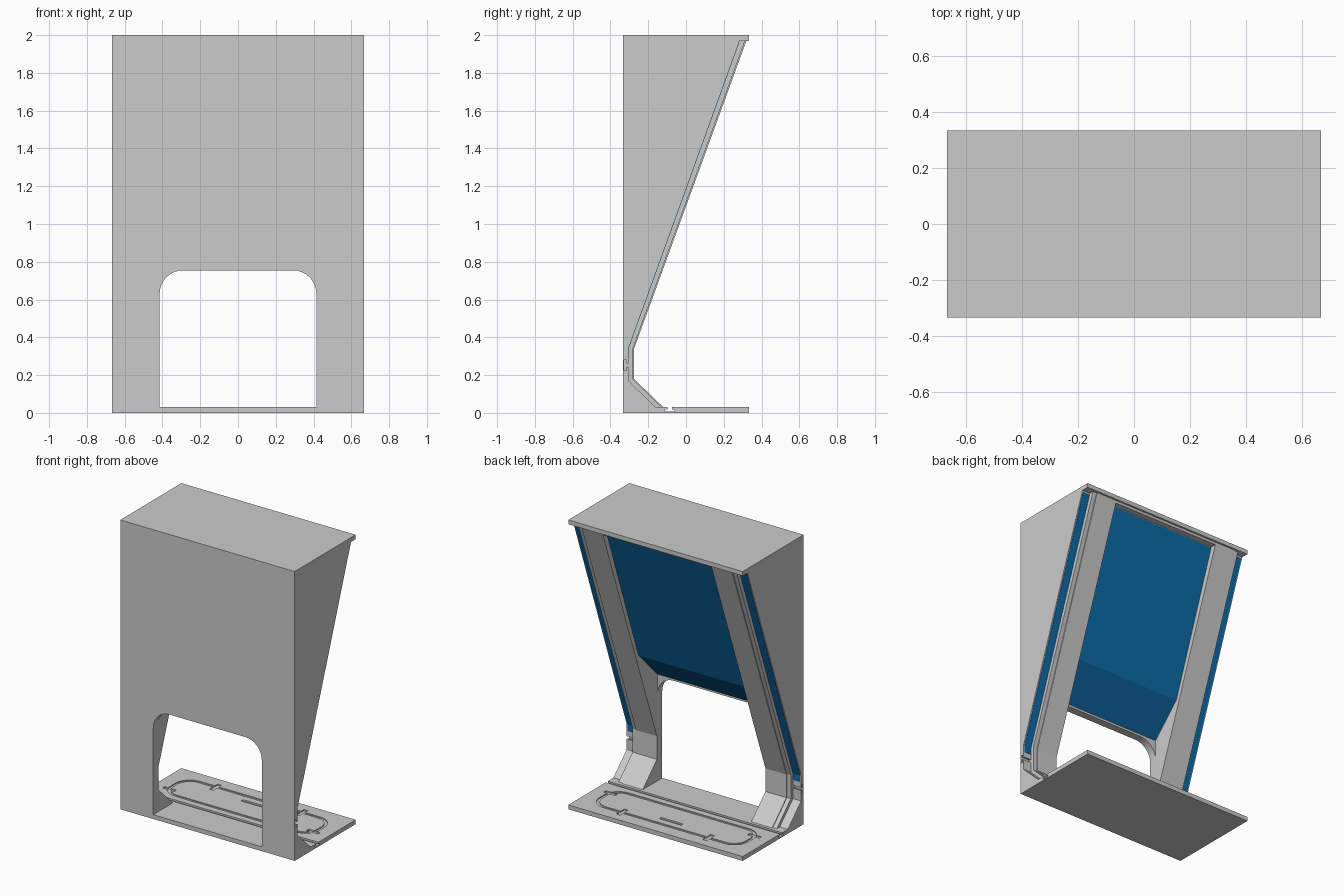
import bpy, bmesh
from math import sin, cos, pi, radians

if "Cube" in bpy.data.objects:
    bpy.data.objects.remove(bpy.data.objects["Cube"])


def prism(name, pts, axis, a, b):
    """Extrude a 2D outline from a to b along the given axis."""
    put = {'x': lambda u, v, t: (t, u, v),
           'y': lambda u, v, t: (u, t, v),
           'z': lambda u, v, t: (u, v, t)}[axis]
    bm = bmesh.new()
    lo = [bm.verts.new(put(u, v, a)) for u, v in pts]
    hi = [bm.verts.new(put(u, v, b)) for u, v in pts]
    n = len(pts)
    bm.faces.new(lo)
    bm.faces.new(hi)
    for i in range(n):
        j = (i + 1) % n
        bm.faces.new((lo[i], lo[j], hi[j], hi[i]))
    bmesh.ops.recalc_face_normals(bm, faces=bm.faces)
    me = bpy.data.meshes.new(name)
    bm.to_mesh(me)
    bm.free()
    ob = bpy.data.objects.new(name, me)
    bpy.context.collection.objects.link(ob)
    return ob


def rect(x0, x1, y0, y1, radii=(0, 0, 0, 0), seg=8):
    """Rectangle outline, corner radii from lower left, counter-clockwise."""
    pts = []
    corners = ((x0, y0, 1, 1), (x1, y0, -1, 1), (x1, y1, -1, -1), (x0, y1, 1, -1))
    for k, ((x, y, sx, sy), r) in enumerate(zip(corners, radii)):
        if r == 0:
            pts.append((x, y))
            continue
        for i in range(seg + 1):
            t = pi + k * pi / 2 + i * pi / 2 / seg
            pts.append((x + sx * r + r * cos(t), y + sy * r + r * sin(t)))
    return pts


def cut(target, tool):
    tool.hide_render = True
    mod = target.modifiers.new("cut", 'BOOLEAN')
    mod.operation = 'DIFFERENCE'
    mod.solver = 'EXACT'
    mod.object = tool
    bpy.context.view_layer.objects.active = target
    bpy.ops.object.modifier_apply(modifier=mod.name)
    bpy.data.objects.remove(tool)


W, D, IN = 0.667, 0.333, 0.415

# Body: full-width side profile, with the T-slot in the base plate
body = prism("body", [
    (-D, 0), (D, 0), (D, .03), (-.075, .03), (-.075, .018), (-.06, .018),
    (-.06, .008), (-.11, .008), (-.11, .018), (-.098, .018), (-.098, .03),
    (-.12, .03), (-.275, .18), (-.275, .34), (.32, 1.97), (D, 1.97), (D, 2), (-D, 2)],
    'x', -W, W)

# Recess between the pillars, then the arched front opening
cut(body, prism("centre_cutter", [
    (-.28, .03), (-.1, .03), (.5, .5), (.5, 1.955), (.275, 1.955), (-.072, .98), (-.28, .77)],
    'x', -IN, IN))
cut(body, prism("arch_cutter", rect(-IN, IN, .03, .755, (0, 0, .125, .125)), 'y', -.5, -.2))

# Stepped outer edges of the pillars and small slots in the side walls
for s in (1, -1):
    cut(body, prism("trim_cutter", [
        (-.128, .03), (-.281, .178), (-.281, .341), (.313, 1.97), (.5, 1.97), (.5, 1), (-.05, .03)],
        'x', s * .575, s * .8))
    cut(body, prism("edge_cutter", [
        (-.16, .03), (-.305, .17), (-.305, .345), (.282, 1.97), (.5, 1.97), (.5, 1), (-.05, .03)],
        'x', s * .605, s * .8))
    cut(body, prism("slot_cutter", [
        (-.29, .243), (-.315, .243), (-.315, .225), (-.328, .225),
        (-.328, .28), (-.315, .28), (-.315, .262), (-.29, .262)],
        'x', s * .605, s * .8))

# Engraved loop, tabs and centre slot on the base plate
ring = prism("ring_cutter", rect(-.57, .57, -.03, .24, (.11,) * 4), 'z', .023, .05)
cut(ring, prism("ring_core", rect(-.55, .55, -.01, .22, (.09,) * 4), 'z', 0, .1))
cut(body, ring)
for s in (1, -1):
    x = s * .33
    cut(body, prism("tab_cutter", rect(x - .015, x + .015, .18, .27), 'z', .022, .05))
    x = s * .55
    cut(body, prism("tab_cutter", rect(x - .045, x + .045, .025, .05), 'z', .022, .05))
cut(body, prism("centre_slot_cutter", rect(-.085, .085, .15, .172, (.01,) * 4, 4), 'z', .02, .05))

# Blue back panel and narrow side strips
blue = bpy.data.materials.new("blue")
blue.diffuse_color = (0.004, 0.15, 0.40, 1)
blue.use_nodes = True
blue.node_tree.nodes["Principled BSDF"].inputs["Base Color"].default_value = blue.diffuse_color
parts = [prism("back_panel", [
    (-.278, .769), (-.07, .977), (.276, 1.95), (.273, 1.95), (-.074, .981), (-.28, .773)],
    'x', -IN + .003, IN - .003)]
for s, side in ((1, "right"), (-1, "left")):
    parts.append(prism(side + "_strip", [
        (-.303, .30), (-.303, .344), (.281, 1.96), (.277, 1.96), (-.307, .346), (-.307, .30)],
        'x', s * .606, s * .66))
for ob in parts:
    ob.data.materials.append(blue)

# Smooth only the rounded corners
bpy.ops.object.select_all(action='DESELECT')
body.select_set(True)
bpy.context.view_layer.objects.active = body
bpy.ops.object.shade_smooth_by_angle(angle=radians(15))
